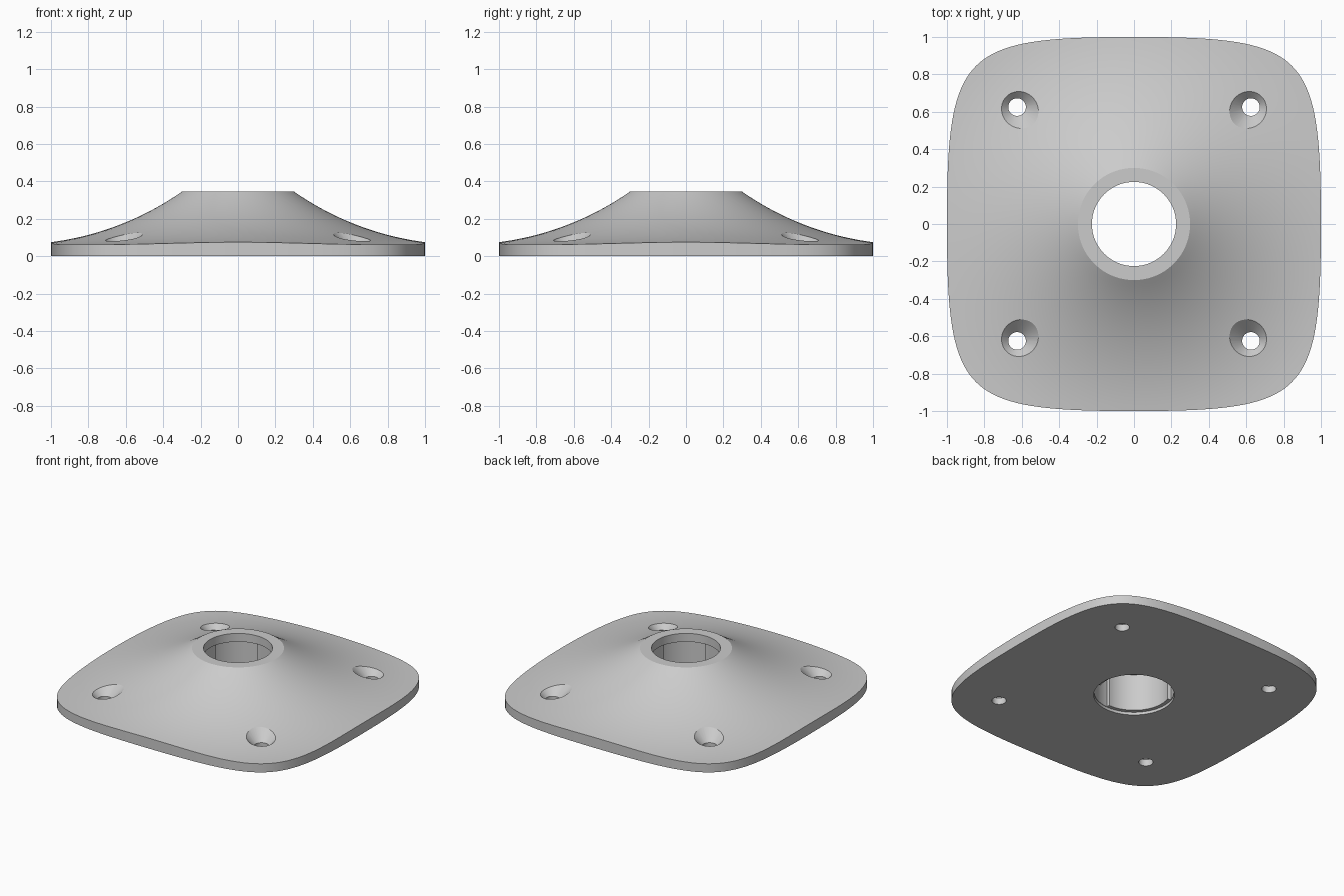
import bpy
import bmesh
from math import sin, cos, radians, sqrt, pi

if "Cube" in bpy.data.objects:
    bpy.data.objects.remove(bpy.data.objects["Cube"], do_unlink=True)

TOP, COLLAR, BORE = 0.345, 0.3, 0.225
LIP_Z, SOCKET, SLOT = 0.285, 0.236, 0.26
SCREW = 0.625
QUARTER, RADIAL = 40, 20

grey = bpy.data.materials.new("light grey")
grey.use_nodes = True
grey.diffuse_color = (0.6, 0.6, 0.6, 1)
grey.node_tree.nodes["Principled BSDF"].inputs["Base Color"].default_value = (0.6, 0.6, 0.6, 1)


def make_object(name, bm):
    bmesh.ops.recalc_face_normals(bm, faces=bm.faces)
    mesh = bpy.data.meshes.new(name)
    bm.to_mesh(mesh)
    bm.free()
    obj = bpy.data.objects.new(name, mesh)
    bpy.context.collection.objects.link(obj)
    mesh.materials.append(grey)
    return obj


def stack(name, rings, closed=False):
    """Skin a stack of point rings; either capped or closed into a loop."""
    bm = bmesh.new()
    loops = [[bm.verts.new(p) for p in ring] for ring in rings]
    pairs = list(zip(loops, loops[1:]))
    if closed:
        pairs.append((loops[-1], loops[0]))
    else:
        bm.faces.new(loops[0])
        bm.faces.new(loops[-1])
    for a, b in pairs:
        for i in range(len(a)):
            j = (i + 1) % len(a)
            bm.faces.new((a[i], a[j], b[j], b[i]))
    return make_object(name, bm)


def circle(r, z, x=0, y=0, n=64):
    return [(x + r * cos(2 * pi * i / n), y + r * sin(2 * pi * i / n), z) for i in range(n)]


def outline():
    """Rounded square: one curved quarter turned four times."""
    k = 0.92
    quarter = []
    for i in range(QUARTER):
        t = i / QUARTER
        s = 1 - t
        quarter.append((s**3 + 3*s*s*t + 3*s*t*t*k, 3*s*s*t*k + 3*s*t*t + t**3))
    pts = []
    for _ in range(4):
        pts += quarter
        quarter = [(-y, x) for x, y in quarter]
    return pts


def dish(r):
    """Concave arc from the collar down to the rim."""
    d, h = 1.2 - COLLAR, TOP - 0.062
    radius = (d * d + h * h) / (2 * h)
    return 0.062 + radius - sqrt(radius**2 - (1.2 - r)**2)


# Flange body with a plain bore
edge = outline()


def ring(t, z=None):
    pts = []
    for x, y in edge:
        full = sqrt(x * x + y * y)
        r = COLLAR + (full - COLLAR) * t
        pts.append((x * r / full, y * r / full, dish(r) if z is None else z))
    return pts


def bore_ring(z):
    pts = []
    for x, y in edge:
        f = BORE / sqrt(x * x + y * y)
        pts.append((x * f, y * f, z))
    return pts


rings = [bore_ring(0), ring(1, 0)]
rings += [ring(1 - i / RADIAL) for i in range(RADIAL + 1)]
rings.append(bore_ring(TOP))
flange = stack("mounting_flange", rings, closed=True)

# Socket below the lip, with two wider slots opposite each other
socket = []
for start, end, r in ((-18, 93, SOCKET), (93, 162, SLOT), (162, 273, SOCKET), (273, 342, SLOT)):
    steps = 24
    for i in range(steps + 1):
        a = radians(start + (end - start) * i / steps)
        socket.append((r * cos(a), r * sin(a)))
cutters = [stack("socket_cutter", [[(x, y, z) for x, y in socket] for z in (-0.1, LIP_Z)])]
cutters.append(stack("bottom_recess_cutter", [circle(0.263, -0.1), circle(0.263, 0.02)]))

# Countersunk screw holes
for sx in (-1, 1):
    for sy in (-1, 1):
        x, y = sx * SCREW, sy * SCREW
        profile = ((0.047, -0.1), (0.047, 0.047), (0.2, 0.2))
        cutters.append(stack("screw_hole_cutter", [circle(r, z, x, y, 48) for r, z in profile]))

bpy.ops.object.select_all(action='DESELECT')
bpy.context.view_layer.objects.active = flange
flange.select_set(True)
for cutter in cutters:
    cutter.hide_render = True
    mod = flange.modifiers.new("cut", 'BOOLEAN')
    mod.operation = 'DIFFERENCE'
    mod.solver = 'EXACT'
    mod.object = cutter
    bpy.ops.object.modifier_apply(modifier=mod.name)
    bpy.data.objects.remove(cutter, do_unlink=True)
bpy.ops.object.shade_smooth_by_angle(angle=radians(25))
